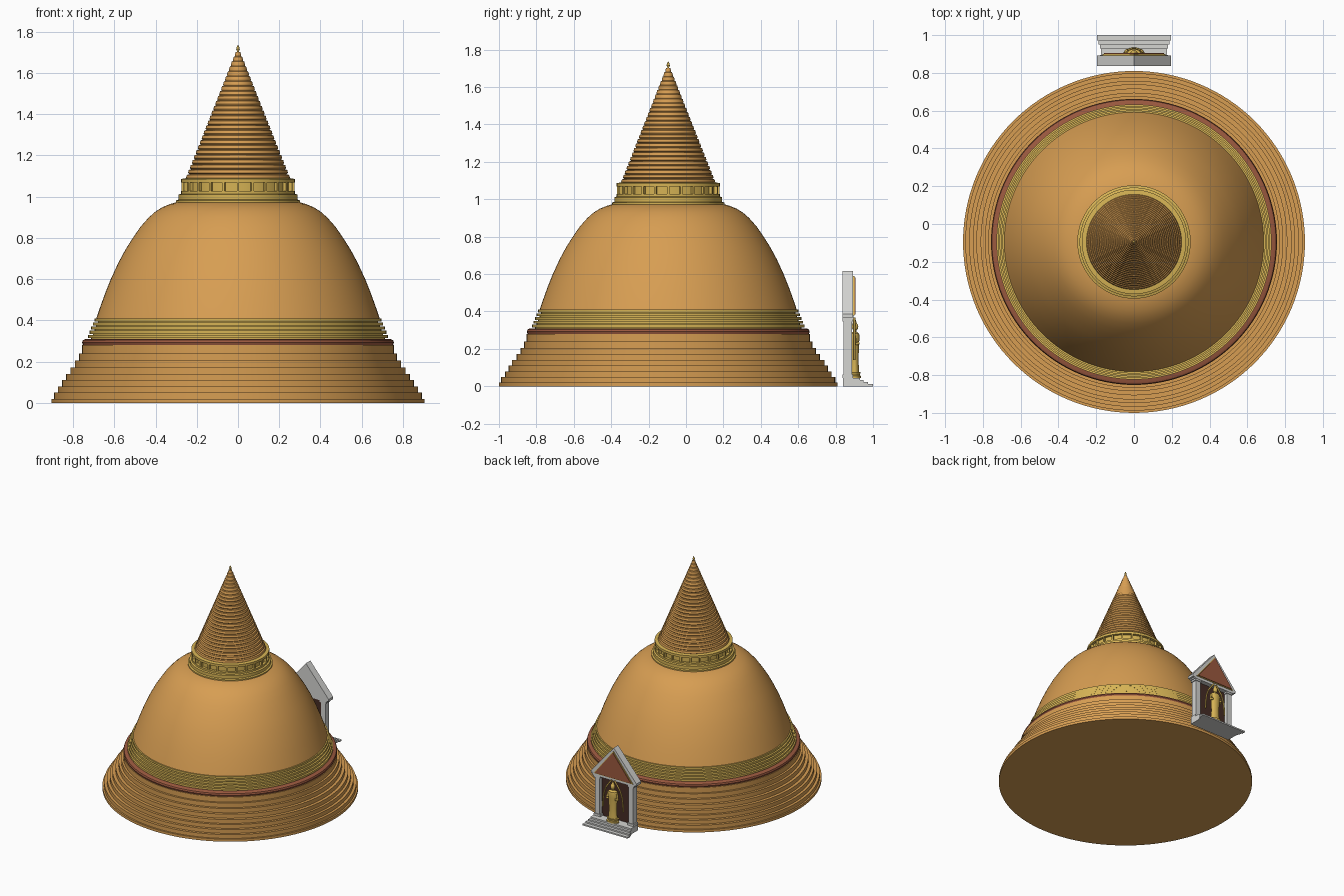
import bpy, bmesh, math
from mathutils import Vector

if "Cube" in bpy.data.objects:
    bpy.data.objects.remove(bpy.data.objects["Cube"])

CY = -0.095  # centre of the round mound


def material(name, rgb):
    m = bpy.data.materials.new(name)
    m.diffuse_color = (*rgb, 1)
    m.use_nodes = True
    m.node_tree.nodes["Principled BSDF"].inputs["Base Color"].default_value = m.diffuse_color
    return m


ORANGE = material("warm_orange", (0.68, 0.34, 0.085))
GOLD = material("gold", (0.67, 0.45, 0.09))
RED = material("brick_red", (0.33, 0.10, 0.05))
STONE = material("pale_stone", (0.66, 0.66, 0.64))
DARK = material("dark_brown", (0.06, 0.025, 0.018))


def finish(name, bm, mat, angle=30):
    bmesh.ops.recalc_face_normals(bm, faces=bm.faces)
    me = bpy.data.meshes.new(name)
    bm.to_mesh(me)
    bm.free()
    ob = bpy.data.objects.new(name, me)
    bpy.context.collection.objects.link(ob)
    me.materials.append(mat)
    bpy.ops.object.select_all(action='DESELECT')
    ob.select_set(True)
    bpy.context.view_layer.objects.active = ob
    bpy.ops.object.shade_smooth_by_angle(angle=math.radians(angle))
    return ob


def lathe(name, profile, mat, centre=(0, CY), seg=128, scale_y=1.0):
    """Revolve (radius, height) points about a vertical axis, closing both ends."""
    bm = bmesh.new()
    rings = []
    for r, z in profile:
        rings.append([bm.verts.new((centre[0] + r * math.cos(2 * math.pi * i / seg),
                                    centre[1] + scale_y * r * math.sin(2 * math.pi * i / seg), z))
                      for i in range(seg)])
    for a, b in zip(rings, rings[1:]):
        for i in range(seg):
            j = (i + 1) % seg
            bm.faces.new((a[i], a[j], b[j], b[i]))
    bm.faces.new(rings[0][::-1])
    bm.faces.new(rings[-1])
    return finish(name, bm, mat)


def box(name, x, y, z, mat):
    return prism(name, [(x[0], z[0]), (x[1], z[0]), (x[1], z[1]), (x[0], z[1])], y, mat)


def prism(name, outline, y, mat):
    """Extrude an (x, z) outline along y."""
    bm = bmesh.new()
    a = [bm.verts.new((px, y[0], pz)) for px, pz in outline]
    b = [bm.verts.new((px, y[1], pz)) for px, pz in outline]
    n = len(a)
    bm.faces.new(a)
    bm.faces.new(b[::-1])
    for i in range(n):
        bm.faces.new((a[i], b[i], b[(i + 1) % n], a[(i + 1) % n]))
    return finish(name, bm, mat)


def tube(name, points, radius, mat):
    cu = bpy.data.curves.new(name, 'CURVE')
    cu.dimensions = '3D'
    cu.bevel_depth = radius
    cu.bevel_resolution = 2
    cu.use_fill_caps = True
    sp = cu.splines.new('POLY')
    sp.points.add(len(points) - 1)
    for p, co in zip(sp.points, points):
        p.co = (*co, 1)
    ob = bpy.data.objects.new(name, cu)
    bpy.context.collection.objects.link(ob)
    cu.materials.append(mat)


def ball(name, co, size, mat):
    bm = bmesh.new()
    bmesh.ops.create_uvsphere(bm, u_segments=16, v_segments=10, radius=1)
    for v in bm.verts:
        v.co = Vector(co) + Vector(a * b for a, b in zip(v.co, size))
    finish(name, bm, mat, 60)


# Stepped terrace base
steps = [(0.905, 0.02), (0.893, 0.05), (0.873, 0.08), (0.853, 0.11), (0.835, 0.14),
         (0.812, 0.172), (0.79, 0.205), (0.772, 0.24), (0.757, 0.28)]
profile, low = [], 0
for r, z in steps:
    profile += [(r, low), (r, z)]
    low = z
lathe("terrace_base", profile, ORANGE)

# Red band with rounded edges
lathe("red_band", [(0.74, 0.275), (0.752, 0.28), (0.756, 0.292), (0.752, 0.304), (0.74, 0.31)], RED)

# Gold rings, stepping inwards
profile = []
for i in range(5):
    r, z = 0.728 - 0.008 * i, 0.31 + 0.02 * i
    profile += [(r - 0.016, z), (r - 0.016, z + 0.005), (r, z + 0.005), (r, z + 0.02)]
lathe("gold_rings", profile, GOLD)

# Smooth bell dome
lathe("bell_dome", [(0.69, 0.40), (0.672, 0.455), (0.645, 0.53), (0.617, 0.60), (0.58, 0.68),
                    (0.545, 0.745), (0.51, 0.80), (0.472, 0.855), (0.432, 0.90), (0.40, 0.928),
                    (0.365, 0.95), (0.33, 0.964), (0.295, 0.974), (0.25, 0.978)], ORANGE)

# Gold collar with a colonnade of small posts
lathe("collar_foot", [(0.30, 0.972), (0.30, 0.982), (0.288, 0.986), (0.288, 1.01),
                      (0.276, 1.014), (0.276, 1.028), (0.25, 1.028)], GOLD)
lathe("collar_drum", [(0.256, 1.02), (0.256, 1.08)], GOLD)
lathe("collar_rim", [(0.25, 1.068), (0.276, 1.068), (0.276, 1.086), (0.25, 1.09)], GOLD)
bm = bmesh.new()
for i in range(24):
    a = 2 * math.pi * i / 24
    geo = bmesh.ops.create_cube(bm, size=1)
    for v in geo["verts"]:
        x, y, z = v.co.x * 0.022 + 0.262, v.co.y * 0.012, v.co.z * 0.044 + 1.048
        v.co = (x * math.cos(a) - y * math.sin(a), CY + x * math.sin(a) + y * math.cos(a), z)
finish("collar_posts", bm, GOLD)

# Ringed spire
profile, n = [], 26
for i in range(n):
    z0, z1 = 1.085 + 0.62 * i / n, 1.085 + 0.62 * (i + 1) / n
    r = 0.246 * (1 - i / n) + 0.006
    profile += [(r - 0.007 * (1 - i / n), z0), (r, z0 + 0.006), (r - 0.004, z1 - 0.003)]
lathe("ringed_spire", profile, ORANGE, seg=96)
lathe("spire_finial", [(0.004, 1.695), (0.005, 1.705), (0.009, 1.715), (0.006, 1.726), (0.001, 1.737)],
      GOLD, seg=16)

# Shrine: plinth and steps
box("shrine_plinth", (-0.175, 0.175), (0.84, 0.93), (0, 0.045), STONE)
for i, (w, y0, y1, h) in enumerate([(0.18, 0.93, 0.95, 0.033), (0.188, 0.95, 0.972, 0.022),
                                    (0.195, 0.972, 1.0, 0.011)]):
    box(f"shrine_step_{i + 1}", (-w, w), (y0, y1), (0, h), STONE)

# Shrine: back wall, columns and lintel
box("shrine_wall", (-0.14, 0.14), (0.845, 0.86), (0.045, 0.37), DARK)
for side, s in (("left", -1), ("right", 1)):
    for part, w, d, z0, z1 in (("base", 0.028, 0.027, 0.045, 0.062), ("shaft", 0.02, 0.022, 0.062, 0.345),
                               ("capital", 0.028, 0.027, 0.345, 0.37)):
        box(f"{side}_column_{part}", (s * 0.145 - w, s * 0.145 + w), (0.865 - d, 0.865 + d), (z0, z1), STONE)
box("shrine_lintel", (-0.18, 0.18), (0.84, 0.895), (0.358, 0.378), STONE)

# Shrine: gabled roof, red pediment with gold border
prism("gable_roof", [(-0.197, 0.368), (0.197, 0.368), (0.197, 0.386), (0, 0.616), (-0.197, 0.386)],
      (0.837, 0.893), STONE)
prism("pediment_trim", [(-0.168, 0.378), (0.168, 0.378), (0, 0.59)], (0.89, 0.9), GOLD)
prism("pediment_panel", [(-0.158, 0.383), (0.158, 0.383), (0, 0.582)], (0.895, 0.905), RED)

# Gold garlands hanging beside the statue
for side, s in (("left", -1), ("right", 1)):
    pts = [(s * x, 0.9, z) for x, z in ((0.012, 0.365), (0.035, 0.335), (0.06, 0.30),
                                        (0.078, 0.25), (0.086, 0.19), (0.088, 0.14))]
    tube(f"{side}_garland", pts, 0.006, GOLD)

# Standing gold statue
C = (0, 0.902)
lathe("statue_pedestal", [(0.05, 0.045), (0.05, 0.055), (0.042, 0.06), (0.048, 0.075)], GOLD, C, 24, 0.65)
lathe("statue_robe", [(0.036, 0.075), (0.034, 0.10), (0.031, 0.15), (0.035, 0.20), (0.036, 0.235),
                      (0.041, 0.265), (0.036, 0.282), (0.014, 0.292), (0.012, 0.305)], GOLD, C, 24, 0.65)
ball("statue_head", (0, 0.904, 0.318), (0.018, 0.017, 0.022), GOLD)
lathe("statue_crown", [(0.014, 0.33), (0.009, 0.345), (0.002, 0.362)], GOLD, C, 16)
for side, s in (("left", -1), ("right", 1)):
    tube(f"statue_{side}_arm", [(s * 0.037, 0.904, 0.27), (s * 0.047, 0.906, 0.225),
                                (s * 0.034, 0.922, 0.23)], 0.009, GOLD)
